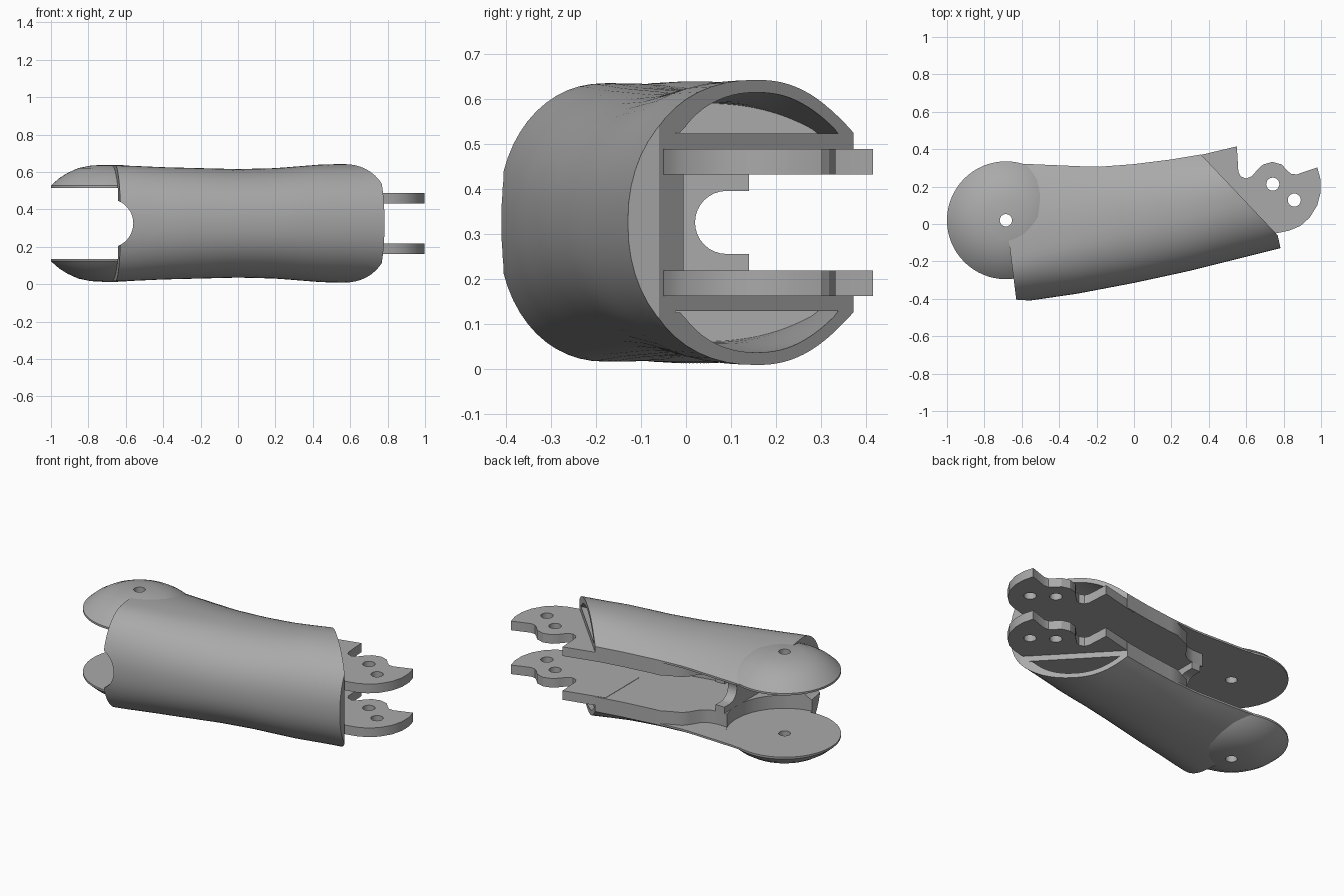
import bpy, bmesh, math
from mathutils import Matrix, Vector

if "Cube" in bpy.data.objects:
    bpy.data.objects.remove(bpy.data.objects["Cube"])

MID = 0.325            # height of the symmetry plane
PIN = (-0.685, 0.02)   # pivot of the round end

grey = bpy.data.materials.new("satin grey")
grey.use_nodes = True
grey.diffuse_color = (0.4, 0.4, 0.4, 1)
grey.node_tree.nodes["Principled BSDF"].inputs["Base Color"].default_value = (0.4, 0.4, 0.4, 1)


def finish(name, bm):
    bmesh.ops.recalc_face_normals(bm, faces=bm.faces)
    me = bpy.data.meshes.new(name)
    bm.to_mesh(me)
    bm.free()
    me.materials.append(grey)
    ob = bpy.data.objects.new(name, me)
    bpy.context.collection.objects.link(ob)
    return ob


def loft(name, rings):
    bm = bmesh.new()
    loops = [[bm.verts.new(p) for p in ring] for ring in rings]
    n = len(loops[0])
    for a, b in zip(loops, loops[1:]):
        for i in range(n):
            j = (i + 1) % n
            bm.faces.new((a[i], a[j], b[j], b[i]))
    bm.faces.new(loops[0])
    bm.faces.new(loops[-1])
    return finish(name, bm)


def prism(name, outline, low, high):
    """Extrude an xy outline between two heights measured from the middle."""
    return loft(name, [[(x, y, MID + h) for x, y in outline] for h in (low, high)])


def circle(cx, cy, r, n=48):
    return [(cx + r * math.cos(2 * math.pi * i / n),
             cy + r * math.sin(2 * math.pi * i / n)) for i in range(n)]


def cut(ob, cutter):
    cutter.hide_render = True
    mod = ob.modifiers.new("cut", 'BOOLEAN')
    mod.operation = 'DIFFERENCE'
    mod.solver = 'EXACT'
    mod.object = cutter
    bpy.context.view_layer.objects.active = ob
    bpy.ops.object.modifier_apply(modifier=mod.name)
    bpy.data.objects.remove(cutter)


def smooth(ob):
    bpy.ops.object.select_all(action='DESELECT')
    ob.select_set(True)
    bpy.context.view_layer.objects.active = ob
    bpy.ops.object.shade_smooth_by_angle(angle=math.radians(28))


def lerp(table, x):
    for (a, u), (b, v) in zip(table, table[1:]):
        if x <= b:
            break
    return u + (v - u) * (x - a) / (b - a)


FRONT = [(-0.8, -0.44), (-0.56, -0.41), (-0.3, -0.372), (0, -0.315), (0.3, -0.25), (0.9, -0.1)]
BACK = [(-0.8, 0.33), (-0.55, 0.32), (-0.2, 0.305), (0, 0.32), (0.2, 0.345), (0.36, 0.372), (0.9, 0.47)]
HALF = [(-0.8, 0.31), (-0.6, 0.309), (-0.4, 0.3), (0, 0.29), (0.2, 0.295), (0.45, 0.315), (0.9, 0.322)]
CREST = [(-0.7, -0.19), (0.6, 0.17), (0.9, 0.22)]
RIM = 0.2


def upper_edge(x, inset=0, n=14):
    """Upper half of the cross-section, front to back, as y and height."""
    yf, yb = lerp(FRONT, x) + inset * 2.6, lerp(BACK, x) - inset * 1.4
    ym, h = lerp(CREST, x), lerp(HALF, x) - inset
    pts = []
    for i in range(n + 1):
        a = i / n * math.pi / 2
        pts.append((ym - (ym - yf) * math.cos(a) ** 0.92, h * math.sin(a) ** 0.92))
    for i in range(1, n + 1):
        t = i / n
        pts.append((ym + (yb - ym) * t, RIM + (h - RIM) * (1 - t ** 2.4)))
    return pts


def stations(a, b, n):
    return [a + (b - a) * i / n for i in range(n + 1)]


# Curved outer shell with its two side walls
rings = []
for x in stations(-0.75, 0.88, 26):
    top = upper_edge(x)
    ring = [(x, y, MID + h) for y, h in top]
    ring += [(x, y, MID - h) for y, h in reversed(top[1:])]
    rings.append(ring)
shell = loft("shell", rings)

# Trim the ends of the shell
cut(shell, prism("left_trim", [(-0.62, -0.48), (-0.67, -0.08), (-0.675, 0.6),
                               (-1.2, 0.6), (-1.2, -0.48)], -0.5, 0.5))
cut(shell, prism("right_trim", [(0.81, -0.25), (0.768, -0.06), (0.16, 0.58),
                                (1.3, 0.58), (1.3, -0.25)], -0.5, 0.5))

# Long slot between the side walls, following the front curve
xs = stations(-0.74, 0.95, 16)
slot = [(x, lerp(FRONT, min(x, 0.9)) + 0.14) for x in xs] + [(0.95, 0.7), (-0.74, 0.7)]
cut(shell, prism("slot", slot, -0.109, 0.109))

# Round recess for the neighbouring joint, and the scooped back edge beside it
cut(shell, prism("recess", circle(*PIN, 0.33, 64), -0.19, 0.19))
scoop = [(-0.8, 0.14), (-0.31, 0.14), (-0.26, 0.15), (-0.22, 0.18),
         (-0.19, 0.23), (-0.16, 0.265), (-0.1, 0.29), (-0.02, 0.33), (-0.02, 0.6), (-0.8, 0.6)]
cut(shell, prism("scoop", scoop, -0.188, 0.188))

# Rounded notch in the front wall
notch = [[(x, y, z) for x, z in circle(-0.69, MID, 0.13)] for y in (-0.6, -0.1)]
cut(shell, loft("notch", notch))

# Hollows between the shell skin and the side walls, open at the slanted end
for s in (1, -1):
    rings = []
    for x in stations(0.1, 0.88, 12):
        top = [(y, h) for y, h in upper_edge(x, 0.028) if h > RIM - 0.004]
        n = 20
        full = upper_edge(x, 0.028, n)[8:]
        ring = [(x, y, MID + s * max(h, RIM)) for y, h in full[:-1]]
        ring.append((x, full[-1][0], MID + s * (RIM - 0.003)))
        ring.append((x, full[0][0], MID + s * (RIM - 0.003)))
        rings.append(ring)
    cut(shell, loft("hollow", rings))

cut(shell, prism("pin_hole", circle(*PIN, 0.033, 24), -0.5, 0.5))
smooth(shell)

# Cross web with a U-shaped cut, joining the two side walls
arc = [(0.09 - 0.07 * math.sin(math.pi * i / 16), MID + 0.07 * math.cos(math.pi * i / 16))
       for i in range(17)]
section = [(0.14, MID + 0.07)] + arc + [(0.14, MID - 0.07), (0.14, MID - 0.11),
                                        (-0.3, MID - 0.11), (-0.3, MID + 0.11), (0.14, MID + 0.11)]
web = loft("cross_web", [[(x, y, z) for y, z in section] for x in (-0.36, -0.3)])
smooth(web)

# Hinge tab outline, with a hook, a bump and two holes
TAB = [(0.3, 0.355), (0.36, 0.37), (0.55, 0.415), (0.558, 0.28), (0.57, 0.255), (0.6, 0.243),
       (0.63, 0.255), (0.66, 0.29), (0.69, 0.318), (0.74, 0.332), (0.79, 0.318), (0.82, 0.285),
       (0.84, 0.268), (0.87, 0.265), (0.98, 0.302), (0.997, 0.24), (0.998, 0.17), (0.98, 0.1),
       (0.94, 0.035), (0.89, -0.01), (0.83, -0.035), (0.76, -0.05), (0.7, -0.02), (0.3, 0.03)]
DOME = [(0.1, 0.309), (0.17, 0.295), (0.225, 0.27), (0.27, 0.242), (0.3, 0.216), (0.315, 0.202), (0.315, 0.19)]

for side, s in (("upper", 1), ("lower", -1)):
    tab = prism(side + "_hinge_tab", TAB, s * 0.107, s * 0.163)
    for hx, hy in ((0.742, 0.213), (0.857, 0.128)):
        cut(tab, prism("tab_hole", circle(hx, hy, 0.035, 24), -0.3, 0.3))
    smooth(tab)

    # Domed disc around the pivot
    profile = [(0.03, 0.313)] + DOME
    dome = loft(side + "_round_end", [[(x, y, MID + s * h) for x, y in circle(*PIN, r, 64)]
                                      for r, h in profile])
    cut(dome, prism("pin_hole", circle(*PIN, 0.033, 24), -0.5, 0.5))
    smooth(dome)
